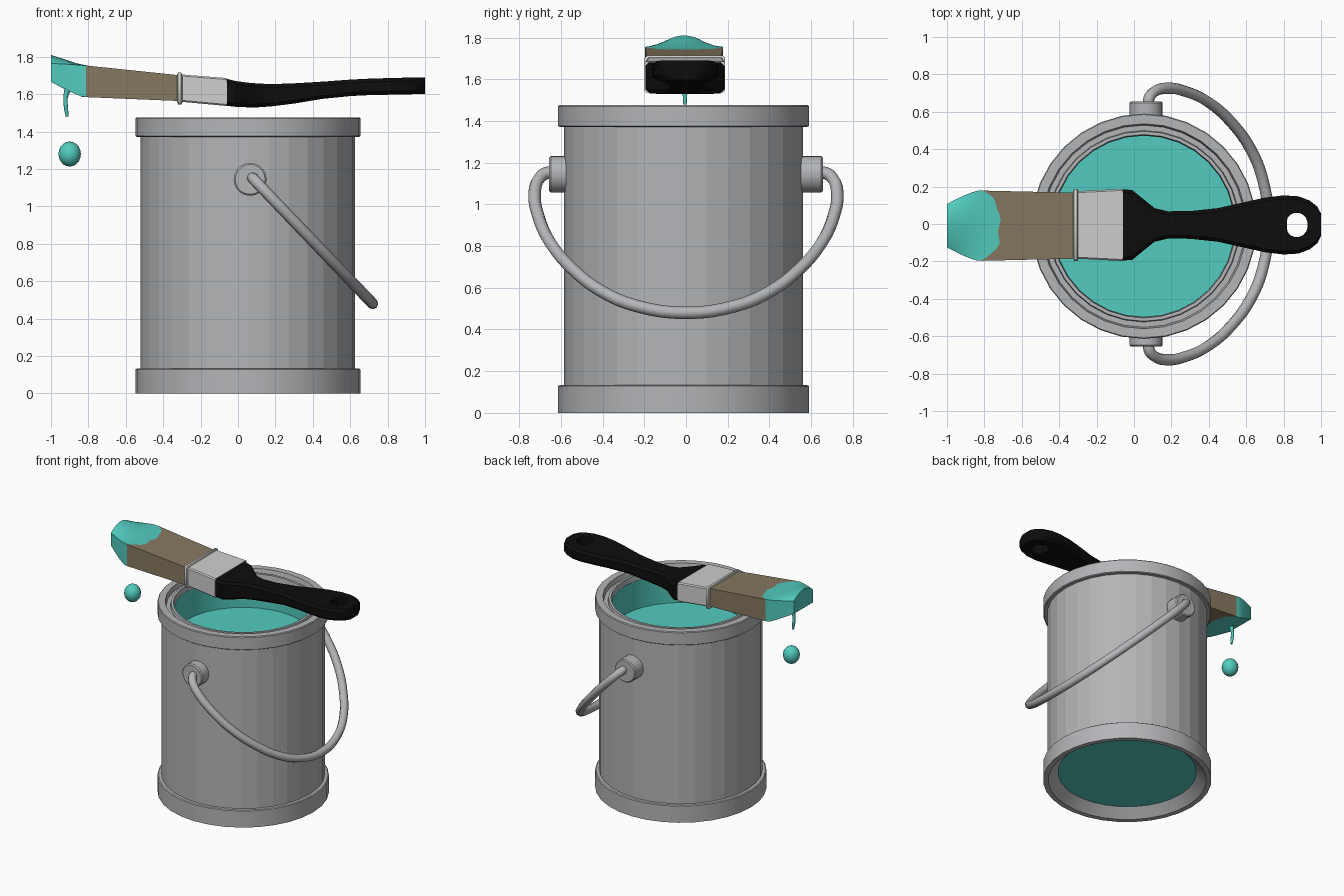
import bpy, bmesh, math

if "Cube" in bpy.data.objects:
    bpy.data.objects.remove(bpy.data.objects["Cube"])

def mat(name, r, g, b):
    m = bpy.data.materials.new(name)
    m.diffuse_color = (r, g, b, 1)
    m.use_nodes = True
    m.node_tree.nodes["Principled BSDF"].inputs["Base Color"].default_value = m.diffuse_color
    return m

GRAY = mat("metal_gray", .45, .46, .475)
TEAL = mat("teal_paint", .085, .60, .52)
BROWN = mat("bristle_brown", .24, .19, .118)
SILVER = mat("ferrule_silver", .62, .62, .61)
BLACK = mat("handle_black", .004, .004, .004)
CX, CY = .053, -.012      # can axis
BY = -.005                # brush centre line

def finish(bm, name, mats, smooth=None, recalc=True):
    bmesh.ops.remove_doubles(bm, verts=bm.verts, dist=1e-5)
    if recalc:
        bmesh.ops.recalc_face_normals(bm, faces=bm.faces)
    me = bpy.data.meshes.new(name)
    bm.to_mesh(me)
    bm.free()
    for m in mats:
        me.materials.append(m)
    ob = bpy.data.objects.new(name, me)
    bpy.context.collection.objects.link(ob)
    if smooth:
        select(ob)
        bpy.ops.object.shade_smooth_by_angle(angle=math.radians(smooth))
    return ob

def select(ob):
    bpy.ops.object.select_all(action='DESELECT')
    ob.select_set(True)
    bpy.context.view_layer.objects.active = ob

def lathe(name, profile, m, smooth=None, n=32):
    # profile runs up the outside so faces point outwards
    bm = bmesh.new()
    rings = [[bm.verts.new((CX + r * math.cos(2 * math.pi * i / n),
                            CY + r * math.sin(2 * math.pi * i / n), z))
              for i in range(n)] for r, z in profile]
    for a, b in zip(rings, rings[1:]):
        for i in range(n):
            j = (i + 1) % n
            bm.faces.new((a[i], a[j], b[j], b[i]))
    return finish(bm, name, [m], smooth, recalc=False)

def loft(name, rings, mats, smooth=None, split=999):
    # skin closed rings; strips from index split on take the second material
    bm = bmesh.new()
    vs = [[bm.verts.new(p) for p in r] for r in rings]
    n = len(vs[0])
    for k, (a, b) in enumerate(zip(vs, vs[1:])):
        for i in range(n):
            j = (i + 1) % n
            f = bm.faces.new((a[i], a[j], b[j], b[i]))
            f.material_index = int(k >= split)
    bm.faces.new(vs[0][::-1])
    bm.faces.new(vs[-1]).material_index = int(split < 999)
    return finish(bm, name, mats, smooth)

def section(x, w, z0, z1, c):
    # chamfered rectangle across the brush
    pts = [(-w, z0 + c), (-w + c, z0), (w - c, z0), (w, z0 + c),
           (w, z1 - c), (w - c, z1), (-w + c, z1), (-w, z1 - c)]
    return [(x, BY + y, z) for y, z in pts]

def tube(name, pts, radius, m, radii=None):
    cu = bpy.data.curves.new(name, 'CURVE')
    cu.dimensions = '3D'
    cu.bevel_depth, cu.bevel_resolution = radius, 2
    cu.resolution_u, cu.use_fill_caps = 4, True
    sp = cu.splines.new('BEZIER')
    sp.bezier_points.add(len(pts) - 1)
    for i, (p, bp) in enumerate(zip(pts, sp.bezier_points)):
        bp.co = p
        bp.handle_left_type = bp.handle_right_type = 'AUTO'
        bp.radius = radii[i] if radii else 1
    cu.materials.append(m)
    ob = bpy.data.objects.new(name, cu)
    bpy.context.collection.objects.link(ob)
    select(ob)
    bpy.ops.object.convert(target='MESH')
    bpy.ops.object.shade_smooth_by_angle(angle=math.radians(50))

# can: faceted wall, two rims, paint filling
lathe("can_body", [(.573, .10), (.573, 1.40)], GRAY)
lathe("bottom_rim", [(.495, .065), (.565, 0), (.602, 0), (.602, .128),
                     (.595, .133), (.57, .133)], GRAY, 30)
lathe("top_rim", [(.57, 1.372), (.595, 1.372), (.602, 1.377), (.602, 1.47),
                  (.597, 1.476), (.548, 1.476), (.54, 1.44), (.512, 1.44),
                  (.508, 1.462), (.49, 1.462), (.485, 1.42)], GRAY, 30)
lathe("paint", [(0, .065), (.5, .065), (.5, 1.42), (.484, 1.42),
                (.484, 1.2), (0, 1.2)], TEAL, 30)

# handle ears on both sides
for side, label in ((-1, "front"), (1, "back")):
    rings = [[(.065 + r * math.cos(a), side * y, 1.145 + r * math.sin(a))
              for a in [2 * math.pi * i / 20 for i in range(20)]]
             for r, y in ((.088, .54), (.088, .648), (.08, .656))]
    loft(label + "_ear", rings, [GRAY], 30)

# wire bail, half path mirrored in y
half = [(0, .62), (0, .67), (.04, .705), (.15, .726), (.3, .71), (.5, .65),
        (.7, .535), (.85, .40), (.95, .24)]
path = half + [(1, 0)] + [(t, -y) for t, y in reversed(half)]
tube("wire_handle", [(.08 + .64 * t, y, 1.15 - .67 * t) for t, y in path], .03, GRAY)

# brush handle with hanging hole
stations = [(-.06, .19, 1.538, 1.682), (-.01, .187, 1.532, 1.67), (.05, .138, 1.53, 1.662),
            (.11, .09, 1.53, 1.657), (.18, .073, 1.535, 1.654), (.3, .074, 1.55, 1.658),
            (.45, .09, 1.575, 1.667), (.6, .124, 1.59, 1.678), (.7, .146, 1.595, 1.683),
            (.8, .158, 1.597, 1.686), (.88, .153, 1.598, 1.688), (.94, .13, 1.6, 1.69),
            (.98, .098, 1.6, 1.69), (1.0, .06, 1.6, 1.69)]
handle = loft("brush_handle", [section(*s, .018) for s in stations], [BLACK])
hole = [(max(.818, .87 + .06 * math.cos(a)), BY + .066 * math.sin(a))
        for a in [2 * math.pi * (i + .5) / 16 for i in range(16)]]
cutter = loft("hole_cutter", [[(x, y, z) for x, y in hole] for z in (1.5, 1.8)], [BLACK])
cutter.hide_render = True
mod = handle.modifiers.new("hole", 'BOOLEAN')
mod.operation, mod.object, mod.solver = 'DIFFERENCE', cutter, 'EXACT'
select(handle)
bpy.ops.object.modifier_apply(modifier="hole")
bpy.ops.object.shade_smooth_by_angle(angle=math.radians(30))
bpy.data.objects.remove(cutter)

# ferrule and its bead
loft("ferrule", [section(-.31, .18, 1.56, 1.706, .008),
                 section(-.058, .193, 1.537, 1.686, .008)], [SILVER])
loft("ferrule_bead", [section(x, .182 + d, 1.556 - d, 1.704 + d, .012)
                      for x, d in ((-.325, 0), (-.32, .011), (-.304, .011), (-.298, 0))],
     [SILVER], 50)

# bristles: brown block, curved paint-dipped tip
N = 12
def bristle_point(v, top, x):
    q = (-.3 - x) / .53
    p = min(1, max(0, (-.83 - x) / .17))
    w = .176 + .012 * min(q, 1) - .072 * p ** 1.3
    if top:
        z = 1.70 + .055 * min(q, 1) + .055 * p - .045 * p * v * v
    else:
        z = 1.563 + .022 * min(q, 1) + .08 * p ** 1.1
    return (x, BY - .004 + v * w, z)

def bristle_ring(s):
    # s 0..1 spans the brown part, 1..2 the painted tip
    ring = []
    for top in (True, False):
        for i in range(N + 1):
            v = -1 + 2 * i / N
            v = v if top else -v
            edge = -.81 + .09 * (1 - v ** 4) + .008 * math.sin(9 * v)
            x = -.3 + s * (edge + .3) if s <= 1 else edge + (s - 1) * (-1 - edge)
            ring.append(bristle_point(v, top, x))
    return ring

loft("bristles", [bristle_ring(s) for s in (0, .5, 1, 1.15, 1.3, 1.5, 1.75, 2)],
     [BROWN, TEAL], 30, split=2)

# paint drip and falling drop
tube("paint_drip", [(-.905, BY, 1.64), (-.922, BY, 1.58), (-.92, BY, 1.53),
                    (-.913, BY, 1.48)], .016, TEAL, [1.3, .7, .7, .5])
bm = bmesh.new()
bmesh.ops.create_uvsphere(bm, u_segments=16, v_segments=10, radius=1)
for v in bm.verts:
    v.co = (-.9 + .06 * v.co.x, BY + .06 * v.co.y, 1.28 + .067 * v.co.z)
finish(bm, "paint_drop", [TEAL], 40)
